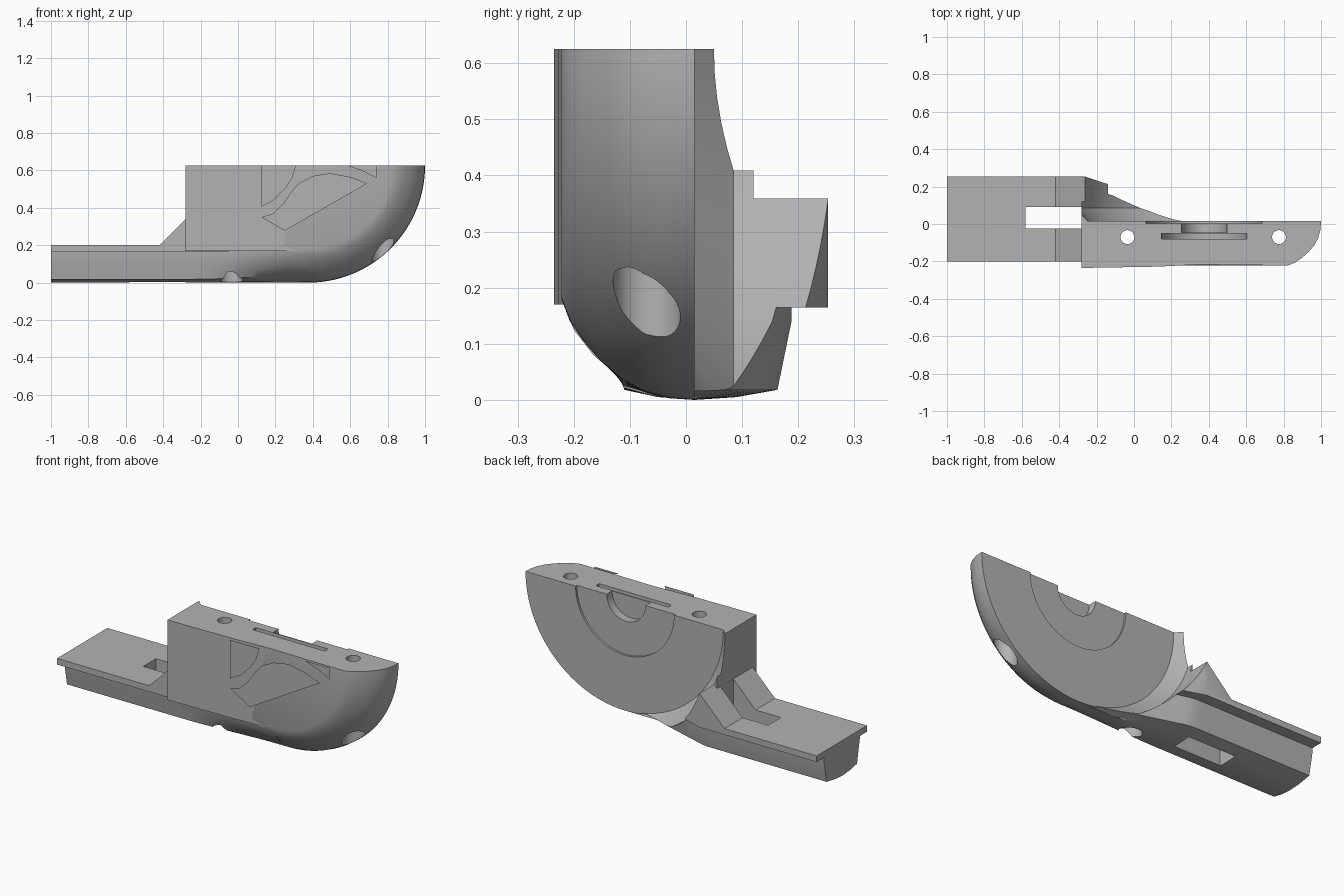
import bpy, bmesh, math
from mathutils import Vector

cube = bpy.data.objects.get("Cube")
if cube:
    bpy.data.objects.remove(cube, do_unlink=True)

grey = bpy.data.materials.new("plain_grey")
grey.use_nodes = True
grey.diffuse_color = (0.45, 0.45, 0.45, 1)
grey.node_tree.nodes["Principled BSDF"].inputs["Base Color"].default_value = (0.45, 0.45, 0.45, 1)

CX, TOP = 0.375, 0.625   # wheel axis position


def finish(name, bm):
    bmesh.ops.remove_doubles(bm, verts=bm.verts, dist=1e-5)
    bmesh.ops.recalc_face_normals(bm, faces=bm.faces)
    mesh = bpy.data.meshes.new(name)
    bm.to_mesh(mesh)
    bm.free()
    mesh.materials.append(grey)
    obj = bpy.data.objects.new(name, mesh)
    bpy.context.collection.objects.link(obj)
    return obj


def loft(name, rings, closed=False):
    """Skin equal rings of points; cap both ends unless closed."""
    bm = bmesh.new()
    rows = [[bm.verts.new(p) for p in ring] for ring in rings]
    n = len(rows[0])
    pairs = list(zip(rows, rows[1:]))
    if closed:
        pairs.append((rows[-1], rows[0]))
    else:
        bm.faces.new(rows[0])
        bm.faces.new(rows[-1][::-1])
    for a, b in pairs:
        for i in range(n):
            j = (i + 1) % n
            bm.faces.new((a[i], b[i], b[j], a[j]))
    return finish(name, bm)


def prism_y(name, pts, y0, y1):
    return loft(name, [[(x, y, z) for x, z in pts] for y in (y0, y1)])


def prism_z(name, pts, z0, z1):
    return loft(name, [[(x, y, z) for x, y in pts] for z in (z0, z1)])


def box(name, x0, x1, y0, y1, z0, z1):
    return prism_z(name, [(x0, y0), (x1, y0), (x1, y1), (x0, y1)], z0, z1)


def revolve(name, profile, half=False, steps=96):
    """Turn a (radius, y) outline round the wheel axis."""
    sweep = math.pi if half else 2 * math.pi
    rings = []
    for i in range(steps + 1 if half else steps):
        a = -sweep * i / steps
        rings.append([(CX + r * math.cos(a), y, TOP + r * math.sin(a)) for r, y in profile])
    return loft(name, rings, closed=not half)


def drum(name, r, y0, y1):
    return prism_y(name, [(CX + r * math.cos(a), TOP + r * math.sin(a))
                          for a in (math.tau * i / 64 for i in range(64))], y0, y1)


def post(name, x, y, r, z0, z1):
    return prism_z(name, [(x + r * math.cos(a), y + r * math.sin(a))
                          for a in (math.tau * i / 40 for i in range(40))], z0, z1)


def carve(obj, cutters):
    bpy.context.view_layer.objects.active = obj
    for c in cutters:
        mod = obj.modifiers.new("cut", 'BOOLEAN')
        mod.operation, mod.solver, mod.object = 'DIFFERENCE', 'EXACT', c
        bpy.ops.object.modifier_apply(modifier=mod.name)


# Rounded half-disc shell
shell = revolve("half_disc_shell", [
    (0, 0.015), (0.625, 0.015), (0.622, -0.03), (0.61, -0.075), (0.588, -0.115),
    (0.558, -0.15), (0.52, -0.183), (0.485, -0.207), (0.445, -0.222), (0, -0.217)], half=True)

# Square shoulder beside the disc
shoulder = prism_z("square_shoulder", [(-0.28, -0.235), (0.13, -0.228), (CX, -0.215),
                                       (CX, 0.12), (-0.28, 0.12)], 0.17, TOP)

# Arm keel: straight, then flaring at the front into the disc rim
back = [(0.188, 0.19), (0.188, 0.14), (0.163, 0.018), (0.09, 0.005), (0.015, 0)]
slim = [(-0.05, 0.005), (-0.11, 0.018), (-0.117, 0.055), (-0.125, 0.1), (-0.135, 0.15), (-0.135, 0.19)]
wide = [(-0.05, 0.008), (-0.115, 0.037), (-0.165, 0.08), (-0.2, 0.125), (-0.222, 0.18), (-0.222, 0.19)]
rings = []
for x in [-1, -0.62, -0.3] + [-0.25 + 0.63 * i / 16 for i in range(17)]:
    t = min(1, max(0, (x + 0.25) / 0.6))
    t = t * t * (3 - 2 * t)
    shift = min(0.14, max(0, x + 0.23) * 0.3)
    ring = [(x, y - shift * min(1, max(0, (y - 0.015) / 0.1)), z) for y, z in back]
    ring += [(x, a[0] + (b[0] - a[0]) * t, a[1] + (b[1] - a[1]) * t) for a, b in zip(slim, wide)]
    rings.append(ring)
keel = loft("arm_keel", rings)

# Arm top plate with its sloped ramp
plate = prism_y("arm_plate_and_ramp", [(-1, 0.165), (-1, 0.2), (-0.42, 0.2), (-0.26, 0.36),
                                       (-0.05, 0.36), (-0.05, 0.165)], -0.2, 0.253)

# Cutters
clearance = revolve("clearance_cutter", [(0, 0.0145), (0.62, 0.0145), (0.69, 0.085), (0.69, 0.5), (0, 0.5)])
arm_slot = box("arm_slot_cutter", -0.58, -0.2801, -0.025, 0.09, -0.1, 0.5)
slant = prism_z("slant_cutter", [(-0.26, 0.253), (0.1, 0.134), (0.1, 0.4), (-0.26, 0.4)], 0.1, 0.5)
hub = drum("hub_recess_cutter", 0.31, 0.003, 0.1)
bore = drum("hub_bore_cutter", 0.122, -0.045, 0.1)
ring_slot = drum("ring_slot_cutter", 0.228, -0.08, -0.05)
screws = []
for x in (-0.035, 0.775):
    screws.append(post("screw_cutter", x, -0.07, 0.037, -0.1, 0.8))
    screws.append(post("screw_head_cutter", x, -0.07, 0.06, -0.1, 0.3))

carve(shell, [hub, bore, ring_slot] + screws)
carve(shoulder, [clearance, hub, bore, ring_slot] + screws[:2])
carve(keel, [clearance, arm_slot] + screws[:2])
carve(plate, [clearance, arm_slot, slant] + screws[:2])
for c in [clearance, arm_slot, slant, hub, bore, ring_slot] + screws:
    bpy.data.objects.remove(c, do_unlink=True)


# Raised bevelled panels on the front face
def panel(name, pts, top):
    bm = bmesh.new()
    face = bm.faces.new([bm.verts.new((x, -0.2, z)) for x, z in pts])
    inner = bmesh.ops.inset_region(bm, faces=[face], thickness=0.018, use_even_offset=True)
    for v in face.verts:
        v.co.y = top
    bmesh.ops.bisect_plane(bm, geom=bm.verts[:] + bm.edges[:] + bm.faces[:],
                           plane_co=Vector((0, 0, TOP)), plane_no=Vector((0, 0, 1)), clear_outer=True)
    bmesh.ops.holes_fill(bm, edges=[e for e in bm.edges if e.is_boundary], sides=0)
    return finish(name, bm)


panels = [
    panel("fan_panel", [(0.126, 0.35), (0.25, 0.277), (0.69, 0.53), (0.6, 0.565), (0.49, 0.585),
                        (0.4, 0.57), (0.33, 0.535), (0.28, 0.48), (0.24, 0.42), (0.19, 0.37)], -0.25),
    panel("corner_panel", [(0.126, 0.406), (0.19, 0.44), (0.25, 0.5), (0.29, 0.56),
                           (0.31, 0.625), (0.315, 0.7), (0.126, 0.7)], -0.25),
    panel("end_panel", [(0.57, 0.63), (0.66, 0.6), (0.74, 0.56), (0.74, 0.7), (0.57, 0.7)], -0.236),
]

for obj in [shell, shoulder, keel, plate] + panels:
    bpy.ops.object.select_all(action='DESELECT')
    obj.select_set(True)
    bpy.context.view_layer.objects.active = obj
    bpy.ops.object.shade_smooth_by_angle(angle=math.radians(28))
